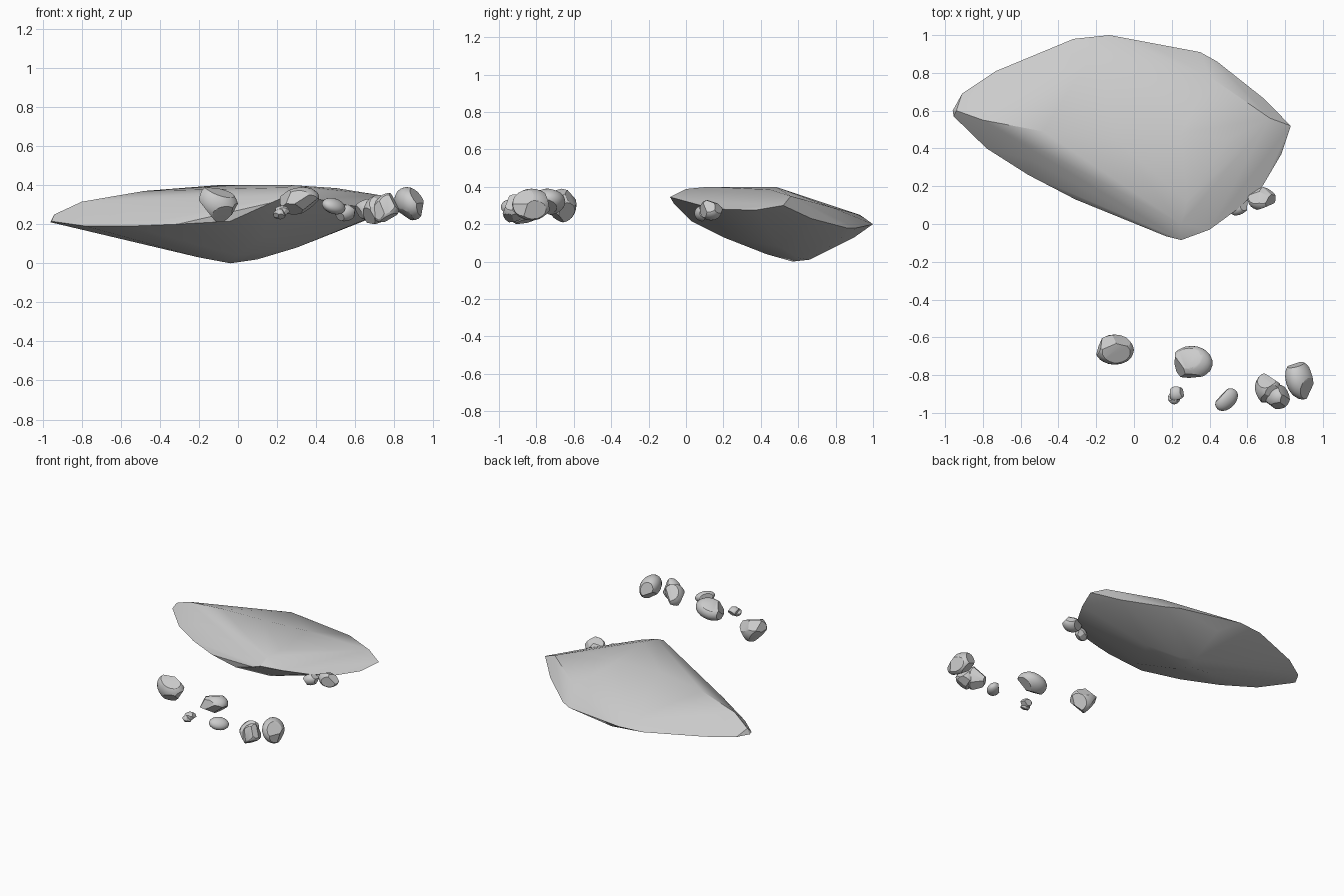
import bpy, bmesh, math, random
from mathutils import Vector

if "Cube" in bpy.data.objects:
    bpy.data.objects.remove(bpy.data.objects["Cube"])


def hull_object(name, points, angle=25):
    """Convex stone from a cloud of points."""
    bm = bmesh.new()
    for p in points:
        bm.verts.new(p)
    res = bmesh.ops.convex_hull(bm, input=bm.verts[:])
    junk = [g for g in res["geom_interior"] + res["geom_unused"]
            if isinstance(g, bmesh.types.BMVert) and g.is_valid]
    bmesh.ops.delete(bm, geom=list(set(junk)), context='VERTS')
    bmesh.ops.recalc_face_normals(bm, faces=bm.faces[:])
    me = bpy.data.meshes.new(name)
    bm.to_mesh(me)
    bm.free()
    ob = bpy.data.objects.new(name, me)
    bpy.context.collection.objects.link(ob)
    bpy.ops.object.select_all(action='DESELECT')
    ob.select_set(True)
    bpy.context.view_layer.objects.active = ob
    bpy.ops.object.shade_smooth_by_angle(angle=math.radians(angle))
    return ob


# main slab: rim, crown and keel points
rim = [(-.96, .60, .21), (-.91, .69, .21), (-.73, .81, .21), (-.32, .98, .20),
       (-.13, 1.0, .20), (.07, .955, .20), (.35, .91, .18), (.44, .86, .18),
       (.68, .67, .23), (.83, .52, .30), (.78, .37, .275), (.68, .20, .28),
       (.55, .08, .30), (.40, -.03, .33), (.25, -.085, .345), (.17, -.065, .31),
       (-.04, .03, .215), (-.31, .13, .20), (-.56, .26, .19), (-.78, .40, .19),
       (-.955, .57, .215)]
crown = [(-.94, .60, .25), (-.80, .55, .315), (-.48, .49, .37), (-.1, .45, .40),
         (.28, .12, .40), (.25, 0, .388), (.25, .48, .40), (.50, .45, .385),
         (.72, .56, .35), (-.55, .34, .285), (-.2, .21, .315), (.03, .12, .325),
         (-.1, .80, .29), (.1, .64, .345), (-.2, .93, .25), (.40, .78, .29)]
keel = [(-.04, .57, 0), (0, .66, .01), (-.2, .55, .03), (.1, .60, .02),
        (.3, .50, .08), (-.4, .50, .10), (0, .43, .04), (.13, .2, .13),
        (0, .78, .075), (0, .90, .13)]
hull_object("main_slab", rim + crown + keel)


def pebble(name, lo, hi, seed, planes=9, lean=0.0, skew=0.0):
    """Chipped stone: a ball cut by random planes, fitted to a box."""
    rnd = random.Random(seed)
    bm = bmesh.new()
    bmesh.ops.create_icosphere(bm, subdivisions=3, radius=1)
    for _ in range(planes):
        n = Vector([rnd.gauss(0, 1) for _ in range(3)]).normalized()
        geom = bm.verts[:] + bm.edges[:] + bm.faces[:]
        bmesh.ops.bisect_plane(bm, geom=geom, plane_co=n * rnd.uniform(.7, .82),
                               plane_no=n, clear_outer=True)
        cut = [e for e in bm.edges if e.is_boundary]
        if cut:
            bmesh.ops.contextual_create(bm, geom=cut)
    pts = [v.co.copy() for v in bm.verts]
    bm.free()
    for p in pts:
        p.x += lean * p.z + skew * p.y
    mn = [min(p[i] for p in pts) for i in range(3)]
    mx = [max(p[i] for p in pts) for i in range(3)]
    fit = [[lo[i] + (p[i] - mn[i]) / (mx[i] - mn[i]) * (hi[i] - lo[i])
            for i in range(3)] for p in pts]
    return hull_object(name, fit, angle=28)


# scattered small stones: low corner, high corner, cuts, lean, skew
stones = [
    ("left_stone", (-.20, -.745, .21), (0, -.585, .39), 11, -.2, 0),
    ("middle_stone", (.215, -.815, .25), (.415, -.645, .39), 8, .2, 0),
    ("tiny_stone_lower", (.18, -.955, .225), (.245, -.89, .28), 8, 0, 0),
    ("tiny_stone_upper", (.19, -.935, .235), (.265, -.86, .295), 8, 0, 0),
    ("smooth_stone", (.43, -.99, .25), (.55, -.87, .335), 1, -.3, .4),
    ("double_stone_left", (.64, -.945, .20), (.775, -.79, .35), 10, .2, 0),
    ("double_stone_right", (.69, -.98, .21), (.825, -.85, .36), 10, .2, 0),
    ("right_stone", (.80, -.93, .22), (.95, -.73, .39), 6, -.2, -.2),
    ("side_stone_large", (.60, .075, .22), (.75, .195, .33), 9, 0, 0),
    ("side_stone_small", (.50, .045, .215), (.60, .135, .30), 5, .2, .3),
]
for k, (name, lo, hi, cuts, lean, skew) in enumerate(stones):
    pebble(name, lo, hi, 40 + k, cuts, lean, skew)
